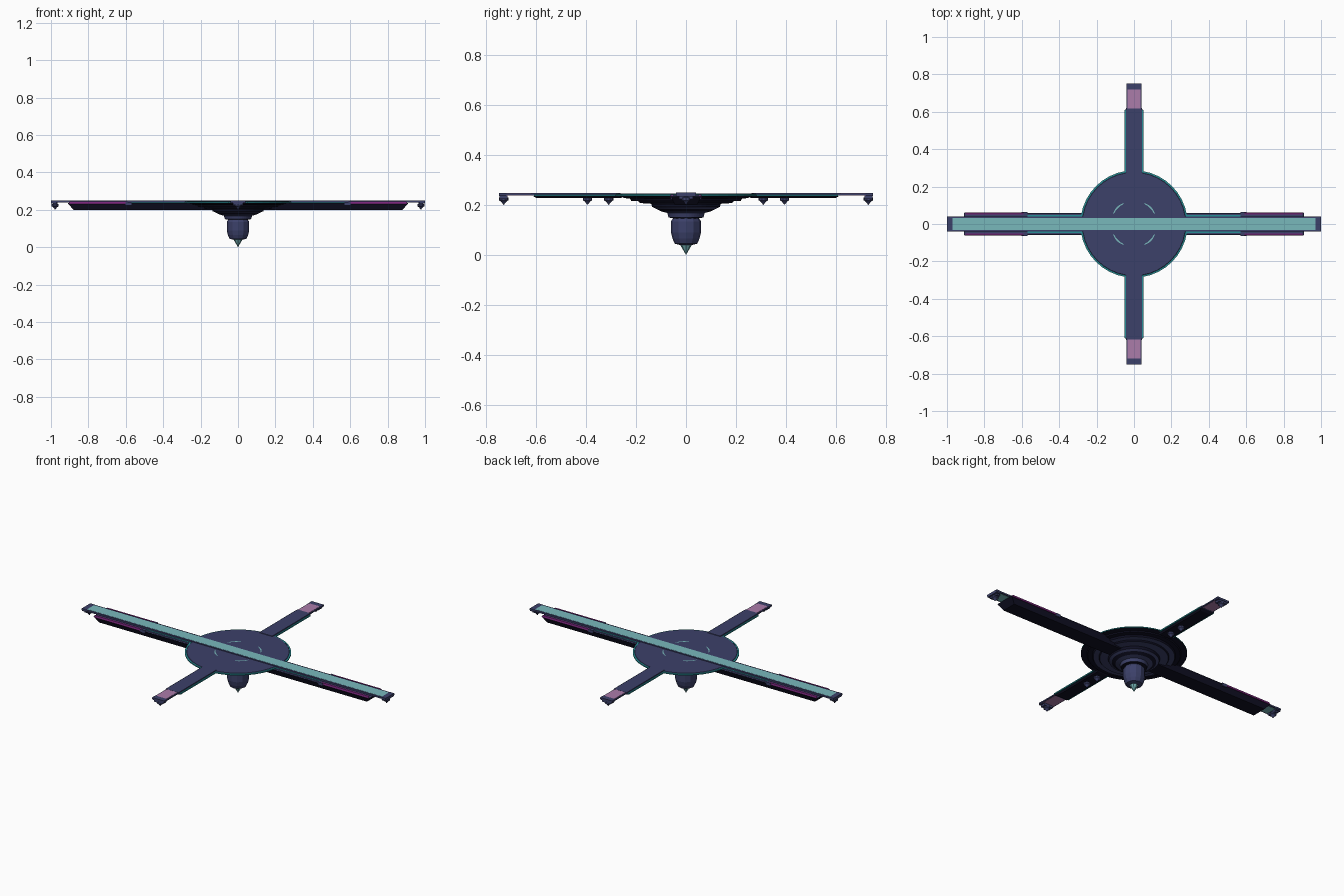
import bpy, bmesh, math
from mathutils import Matrix

if "Cube" in bpy.data.objects:
    bpy.data.objects.remove(bpy.data.objects["Cube"])

COLOURS = {
    "navy": (0.045, 0.052, 0.142),
    "near_black": (0.005, 0.005, 0.017),
    "pale_teal": (0.19, 0.48, 0.50),
    "deep_teal": (0.02, 0.28, 0.31),
    "pink": (0.41, 0.20, 0.40),
    "magenta": (0.19, 0.02, 0.20),
}
MATS = {}
for key, rgb in COLOURS.items():
    MATS[key] = bpy.data.materials.new(key)
    MATS[key].diffuse_color = (*rgb, 1)


def finish(name, bm, colours, turn=0):
    bmesh.ops.rotate(bm, verts=bm.verts, cent=(0, 0, 0),
                     matrix=Matrix.Rotation(turn, 3, 'Z'))
    bmesh.ops.recalc_face_normals(bm, faces=bm.faces)
    me = bpy.data.meshes.new(name)
    bm.to_mesh(me)
    bm.free()
    for c in colours:
        me.materials.append(MATS[c])
    ob = bpy.data.objects.new(name, me)
    bpy.context.collection.objects.link(ob)
    return ob


def block(name, colour, x, y, z0, z1, low, top=None, turn=0):
    """Box with separate half sizes at its bottom and its top."""
    top = top or low
    bm = bmesh.new()
    rings = []
    for z, (hx, hy) in ((z0, low), (z1, top)):
        rings.append([bm.verts.new((x + sx * hx, y + sy * hy, z))
                      for sx, sy in ((-1, -1), (1, -1), (1, 1), (-1, 1))])
    a, b = rings
    bm.faces.new(a)
    bm.faces.new(b)
    for i in range(4):
        j = (i + 1) % 4
        bm.faces.new((a[i], a[j], b[j], b[i]))
    return finish(name, bm, [colour], turn)


def lathe(name, profile, sides, colours, x=0, y=0, turn=0):
    """Turned part from (radius, z, colour index of the band below)."""
    bm = bmesh.new()
    rings = []
    for r, z, _ in profile:
        if r == 0:
            rings.append([bm.verts.new((x, y, z))])
        else:
            rings.append([bm.verts.new((x + r * math.cos(2 * math.pi * k / sides),
                                        y + r * math.sin(2 * math.pi * k / sides), z))
                          for k in range(sides)])
    for (a, b), (_, _, m) in zip(zip(rings, rings[1:]), profile):
        for k in range(sides):
            n = (k + 1) % sides
            vs = [a[k % len(a)], b[k % len(b)], b[n % len(b)], a[n % len(a)]]
            bm.faces.new(list(dict.fromkeys(vs))).material_index = m
    return finish(name, bm, colours, turn)


# Central disc with teal rim and stepped underside
lathe("disc", [
    (0, .246, 0), (.276, .246, 0), (.278, .244, 1), (.287, .243, 1), (.287, .237, 2),
    (.255, .234, 2), (.25, .228, 2), (.225, .226, 2), (.22, .217, 0),
    (.19, .215, 2), (.185, .208, 0), (.14, .205, 2), (.135, .192, 0),
    (.12, .185, 2), (.10, .175, 0), (.075, .168, 0), (.07, .15, 2),
    (.045, .146, 2), (0, .146, 0)], 40, ["navy", "deep_teal", "near_black"])

# Hanging bulb and its pointed tip
lathe("bulb", [(0, .15, 0), (.052, .148, 0), (.06, .135, 0), (.06, .09, 0),
               (.054, .065, 0), (.045, .045, 0), (.025, .04, 0), (0, .04, 0)],
      12, ["navy"])
lathe("tip", [(0, .042, 0), (.024, .041, 0), (0, 0, 0)], 8, ["pale_teal"])

# Four thin arc marks on the disc top
bm = bmesh.new()
for q in range(4):
    mid = math.pi / 4 + q * math.pi / 2
    pts = [(mid + math.radians(t), h) for t, h in
           ((-18, .001), (-8, .004), (0, .005), (8, .004), (18, .001))]
    inner = [bm.verts.new((.121 * math.cos(a), .121 * math.sin(a), .2475)) for a, h in pts]
    outer = [bm.verts.new(((.124 + h) * math.cos(a), (.124 + h) * math.sin(a), .2475))
             for a, h in pts]
    for i in range(4):
        bm.faces.new((inner[i], outer[i], outer[i + 1], inner[i + 1]))
finish("arc_marks", bm, ["pale_teal"])


def nub(name, x, turn):
    lathe(name, [(0, .24, 0), (.012, .24, 0), (.012, .232, 0), (.019, .23, 0),
                 (.019, .219, 0), (.011, .214, 0), (0, .2, 0)], 10, ["navy"], x, 0, turn)


# Long beam: frame, glowing strip, shoulder and keel
block("long_frame", "navy", 0, 0, .240, .249, (1, .04))
block("long_strip", "pale_teal", 0, 0, .2385, .2497, (.97, .032))
block("long_shoulder", "navy", 0, 0, .2345, .240, (.908, .06), (.9, .057))
block("long_keel", "near_black", 0, 0, .200, .235, (.88, .045), (.91, .06))

for side in (-1, 1):
    # Thin light line and coloured trims along each shoulder
    block("inner_trim", "deep_teal", 0, side * .044, .239, .2415, (.57, .0035))
    for end in (-1, 1):
        block("outer_trim", "magenta", end * .745, side * .056, .231, .243,
              (.16, .0065), (.155, .004))
        block("clasp", "navy", end * .585, side * .055, .224, .242, (.016, .008))

# Ends of the long beam
for i in range(2):
    turn = i * math.pi
    block("long_end_cap", "navy", .985, 0, .234, .25, (.015, .037), (.015, .04), turn)
    block("long_end_bracket", "navy", .978, 0, .225, .24, (.011, .028), turn=turn)
    nub("long_end_nub", .978, turn)

# Short arms
for i in range(2):
    turn = math.pi / 2 + i * math.pi
    block("short_arm_plate", "navy", .44, 0, .238, .249, (.18, .044), (.178, .042), turn)
    block("short_arm_rim", "deep_teal", .435, 0, .236, .243, (.175, .050), turn=turn)
    block("short_arm_keel", "near_black", .43, 0, .228, .237, (.17, .036), (.185, .045), turn)
    block("short_frame", "navy", .675, 0, .240, .247, (.075, .04), turn=turn)
    block("short_pane", "pink", .668, 0, .2385, .2485, (.052, .034), turn=turn)
    block("short_end_cap", "navy", .735, 0, .236, .2485, (.015, .038), (.015, .04), turn)
    block("short_end_bracket", "navy", .731, 0, .225, .24, (.016, .028), turn=turn)
    for x in (.31, .395, .731):
        nub("short_arm_nub", x, turn)

for m in bpy.data.materials:
    if m.users and not m.is_grease_pencil:
        m.use_nodes = True
        m.node_tree.nodes["Principled BSDF"].inputs["Base Color"].default_value = m.diffuse_color
